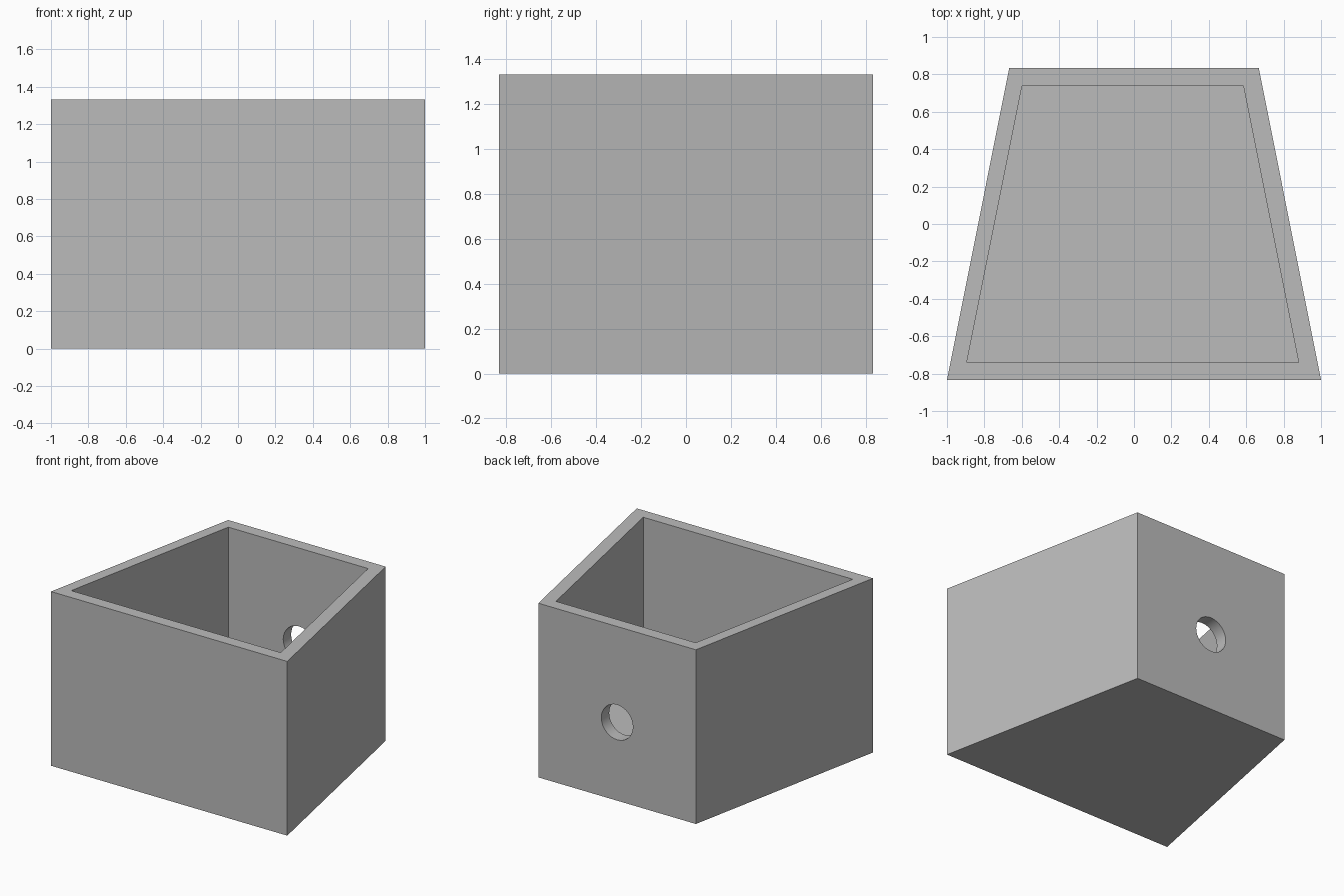
import bpy
import bmesh
from math import radians

cube = bpy.data.objects.get("Cube")
if cube:
    bpy.data.objects.remove(cube, do_unlink=True)

grey = bpy.data.materials.new("plain grey")
grey.use_nodes = True
grey.diffuse_color = (0.5, 0.5, 0.5, 1)
grey.node_tree.nodes["Principled BSDF"].inputs["Base Color"].default_value = (0.5, 0.5, 0.5, 1)


def prism(name, outline, bottom, top):
    """Extrude a flat outline between two heights."""
    bm = bmesh.new()
    base = bm.faces.new([bm.verts.new((x, y, bottom)) for x, y in outline])
    new = bmesh.ops.extrude_face_region(bm, geom=[base])["geom"]
    bmesh.ops.translate(bm, vec=(0, 0, top - bottom),
                        verts=[v for v in new if isinstance(v, bmesh.types.BMVert)])
    bmesh.ops.recalc_face_normals(bm, faces=bm.faces)
    mesh = bpy.data.meshes.new(name)
    bm.to_mesh(mesh)
    bm.free()
    mesh.materials.append(grey)
    obj = bpy.data.objects.new(name, mesh)
    bpy.context.collection.objects.link(obj)
    return obj


def cut(target, cutter):
    """Subtract a cutter and remove it."""
    mod = target.modifiers.new("cut", "BOOLEAN")
    mod.operation = "DIFFERENCE"
    mod.solver = "EXACT"
    mod.object = cutter
    cutter.hide_render = True
    bpy.ops.object.select_all(action="DESELECT")
    target.select_set(True)
    bpy.context.view_layer.objects.active = target
    bpy.ops.object.modifier_apply(modifier=mod.name)
    bpy.data.objects.remove(cutter, do_unlink=True)


# Tapered box, wide at the front
HEIGHT = 1.333
outline = [(-1, -0.833), (1, -0.833), (0.667, 0.833), (-0.667, 0.833)]
box = prism("tapered_box", outline, 0, HEIGHT)

# Open cavity: the same outline, shrunk and set slightly off centre
FLOOR = 0.15
inner = [(x * 0.887 - 0.007, y * 0.887 - 0.001) for x, y in outline]
cut(box, prism("cavity_cutter", inner, FLOOR, HEIGHT + 0.2))

# Round hole through the back wall
bpy.ops.mesh.primitive_cylinder_add(vertices=32, radius=0.134, depth=0.4,
                                    location=(0, 0.8, 0.6), rotation=(radians(90), 0, 0))
hole = bpy.context.object
hole.name = "hole_cutter"
hole.data.materials.append(grey)
cut(box, hole)

bpy.ops.object.shade_smooth_by_angle(angle=radians(30))
